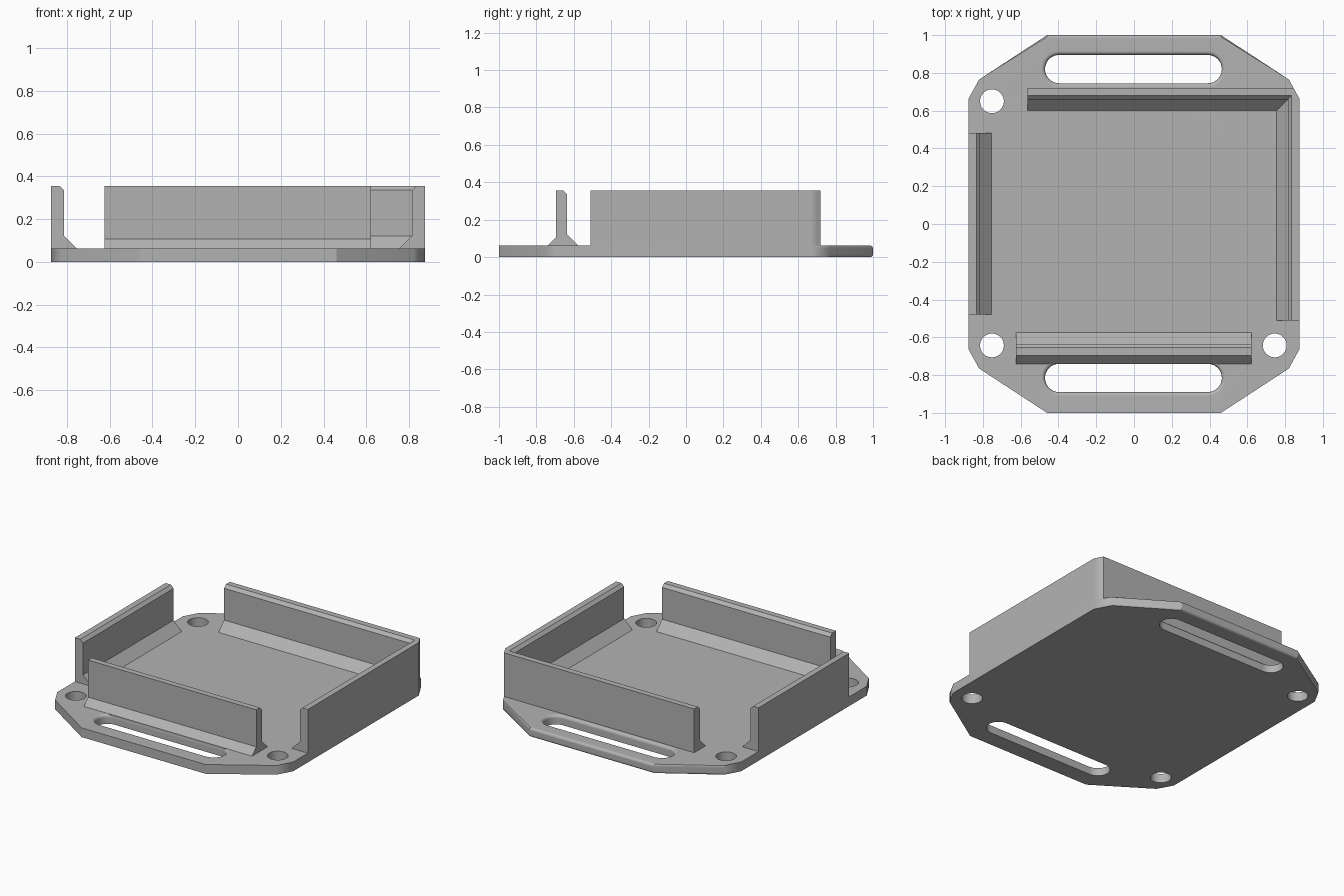
import bpy, bmesh, math
from mathutils import Vector

cube = bpy.data.objects.get("Cube")
if cube:
    bpy.data.objects.remove(cube, do_unlink=True)

# One grey plastic for everything
grey = bpy.data.materials.new("grey plastic")
grey.use_nodes = True
colour = (0.45, 0.45, 0.45, 1)
grey.diffuse_color = colour
grey.node_tree.nodes["Principled BSDF"].inputs["Base Color"].default_value = colour

BASE = 0.062   # plate thickness
TOP = 0.355    # wall height


def finish(bm, name):
    bmesh.ops.recalc_face_normals(bm, faces=bm.faces)
    mesh = bpy.data.meshes.new(name)
    bm.to_mesh(mesh)
    bm.free()
    mesh.materials.append(grey)
    obj = bpy.data.objects.new(name, mesh)
    bpy.context.collection.objects.link(obj)
    bpy.ops.object.select_all(action='DESELECT')
    obj.select_set(True)
    bpy.context.view_layer.objects.active = obj
    bpy.ops.object.shade_smooth_by_angle(angle=math.radians(30))
    weighted = obj.modifiers.new("weighted normals", 'WEIGHTED_NORMAL')
    weighted.keep_sharp = True
    return obj


def bridge(bm, a, b):
    n = len(a)
    for i in range(n):
        j = (i + 1) % n
        bm.faces.new((a[i], a[j], b[j], b[i]))


def capsule(cx, cy, half, r, steps=16):
    """Rounded slot outline, or a circle when half is zero."""
    pts = []
    for side in (1, -1):
        for i in range(steps + (1 if half else 0)):
            t = math.pi * i / steps - side * math.pi / 2
            pts.append((cx + side * half + r * math.cos(t), cy + r * math.sin(t)))
    return pts


def rounding(r, steps=4):
    """Heights and insets of a rounded top edge."""
    angles = [math.pi / 2 * i / steps for i in range(steps + 1)]
    return [(BASE - r + r * math.sin(a), r * (1 - math.cos(a))) for a in angles]


# Base plate: octagonal outline with a rounded back edge
def outline(inset):
    quarter = [(0.875, 0.665), (0.82, 0.765), (0.46, 1.0)]
    right = [(x, -y) for x, y in reversed(quarter)] + quarter
    pts = right + [(-x, y) for x, y in reversed(right)]
    return [(x, y - inset if y > 0.99 else y) for x, y in pts]


upper = rounding(0.016)
lower = [(BASE - z, d) for z, d in reversed(upper)]
loops = [[(z, outline(d)) for z, d in lower + upper]]

# Strap slots with rounded upper rims, then three screw holes
for cy in (0.82, -0.815):
    loops.append([(z, capsule(-0.003, cy, 0.393, 0.075 + d))
                  for z, d in [(0, 0)] + rounding(0.02)])
for cx, cy in ((-0.752, 0.65), (-0.752, -0.643), (0.745, -0.643)):
    loops.append([(z, capsule(cx, cy, 0, 0.063)) for z in (0, BASE)])

bm = bmesh.new()
caps = ([], [])
for levels in loops:
    rings = [[bm.verts.new((x, y, z)) for x, y in pts] for z, pts in levels]
    for a, b in zip(rings, rings[1:]):
        bridge(bm, a, b)
    for cap, ring in zip(caps, (rings[0], rings[-1])):
        cap += [bm.edges.get((ring[i - 1], ring[i])) for i in range(len(ring))]
for cap in caps:
    bmesh.ops.triangle_fill(bm, edges=cap, use_beauty=True, normal=(0, 0, 1))
finish(bm, "base_plate")


# Walls: a profile of (inward distance, height) swept along the outer face
def profile(base):
    return [(0, base), (0, TOP), (0.04, TOP), (0.06, TOP - 0.02),
            (0.06, 0.122), (0.12, BASE), (0.12, base)]


def sweep(section, path):
    bm = bmesh.new()
    rings = [[bm.verts.new((x + d * nx, y + d * ny, z)) for d, z in section]
             for (x, y), (nx, ny) in path]
    for a, b in zip(rings, rings[1:]):
        bridge(bm, a, b)
    bm.faces.new(rings[0])
    bm.faces.new(rings[-1])
    # Merge doubled points left by a section with no skirt
    bmesh.ops.remove_doubles(bm, verts=bm.verts, dist=1e-5)
    return bm


finish(sweep(profile(BASE), [((-0.875, -0.478), (1, 0)), ((-0.875, 0.482), (1, 0))]),
       "right_wall")

# The front wall also has a foot on its outer side
front = [(-0.045, 0.05), (-0.045, BASE), (0, 0.107)] + profile(0.05)[1:]
finish(sweep(front, [((-0.625, -0.695), (0, 1)), ((0.622, -0.695), (0, 1))]),
       "front_wall")

# Back and left walls meet in a mitre whose outer corner is cut off
bm = sweep(profile(BASE), [((-0.565, 0.72), (0, -1)), ((0.875, 0.72), (-1, -1)),
                           ((0.875, -0.51), (-1, 0))])
bmesh.ops.bisect_plane(bm, geom=bm.verts[:] + bm.edges[:] + bm.faces[:],
                       plane_co=(0.875, 0.665, 0),
                       plane_no=Vector((0.1, 0.055, 0)).normalized(), clear_outer=True)
bmesh.ops.holes_fill(bm, edges=[e for e in bm.edges if e.is_boundary])
finish(bm, "back_corner_wall")
